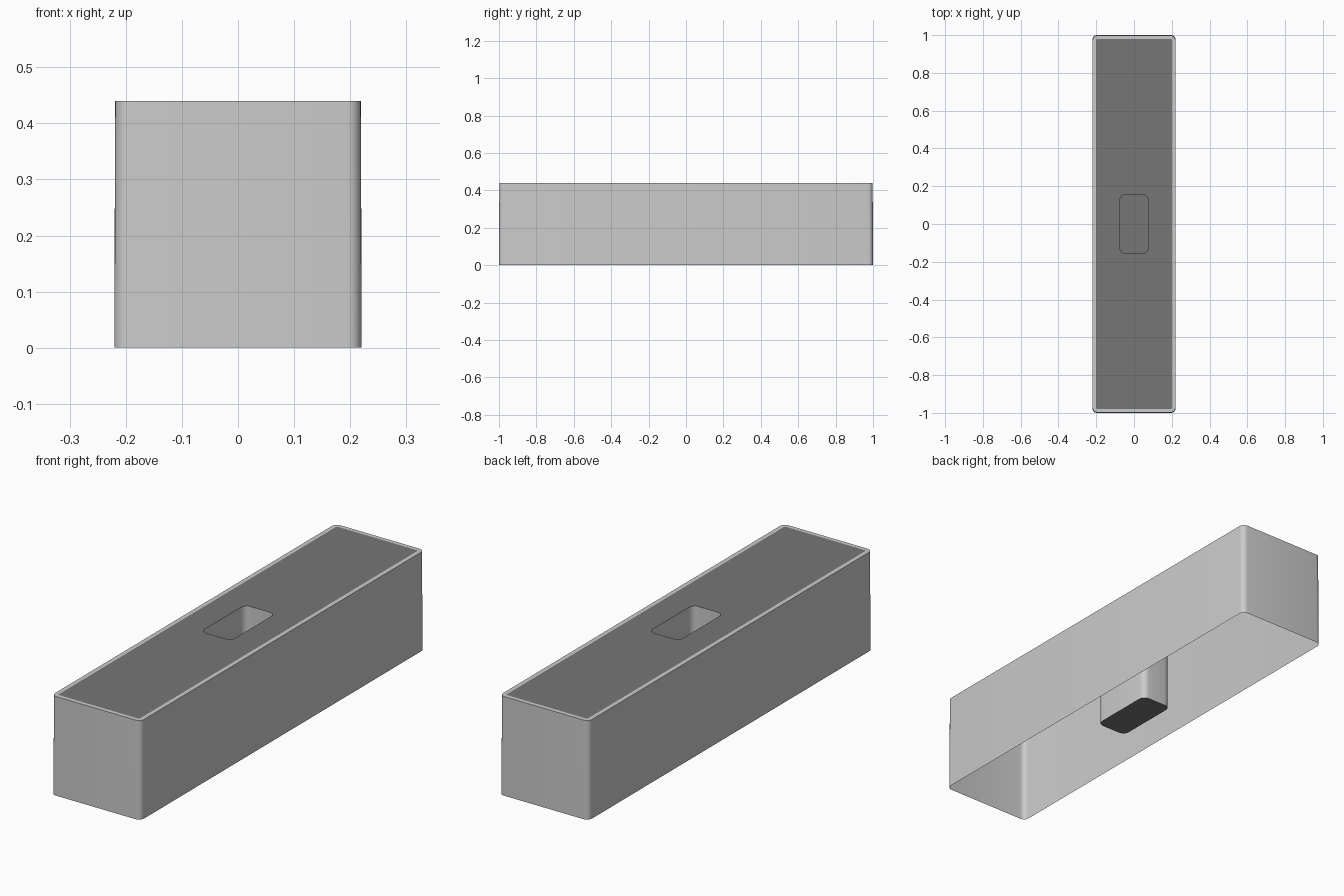
import bpy, math

if "Cube" in bpy.data.objects:
    bpy.data.objects.remove(bpy.data.objects["Cube"])

H = 0.44
SEG = 6


def material(name, v):
    m = bpy.data.materials.new(name)
    m.diffuse_color = (v, v, v, 1)
    m.use_nodes = True
    m.node_tree.nodes["Principled BSDF"].inputs["Base Color"].default_value = m.diffuse_color
    return m


light = material("light_grey", 0.6)
dark = material("dark_grey", 0.18)


def loop(hx, hy, r, z):
    """Counter-clockwise rounded rectangle."""
    pts = []
    for q, (sx, sy) in enumerate([(1, 1), (-1, 1), (-1, -1), (1, -1)]):
        for i in range(SEG + 1):
            a = math.pi / 2 * (q + i / SEG)
            pts.append((sx * (hx - r) + r * math.cos(a),
                        sy * (hy - r) + r * math.sin(a), z))
    return pts


def skin(name, loops, mat, cap=False):
    """Bridge successive loops; optionally cap the last one."""
    n = len(loops[0])
    verts = [p for l in loops for p in l]
    faces = []
    for k in range(len(loops) - 1):
        a, b = k * n, (k + 1) * n
        for i in range(n):
            j = (i + 1) % n
            faces.append((a + i, a + j, b + j, b + i))
    if cap:
        s = (len(loops) - 1) * n
        faces.append(tuple(range(s, s + n)))
    me = bpy.data.meshes.new(name)
    me.from_pydata(verts, [], faces)
    me.materials.append(mat)
    ob = bpy.data.objects.new(name, me)
    bpy.context.collection.objects.link(ob)
    bpy.ops.object.select_all(action='DESELECT')
    ob.select_set(True)
    bpy.context.view_layer.objects.active = ob
    bpy.ops.object.shade_smooth_by_angle(angle=math.radians(35))
    return ob


# Outer walls (open underneath) with the flat rim on top
inner = loop(0.2, 0.98, 0.006, H)
skin("outer_walls", [loop(0.2205, 1.0, 0.025, 0),
                     loop(0.219, 0.998, 0.025, H), inner], light)

# Dark top panel with the central opening
hole = loop(0.075, 0.155, 0.03, H)
skin("top_panel", [inner, hole], dark)

# Pocket hanging below the opening, with a dark floor
base = loop(0.075, 0.155, 0.03, 0.002)
skin("pocket_walls", [hole, base], light)
skin("pocket_floor", [base], dark, cap=True)
